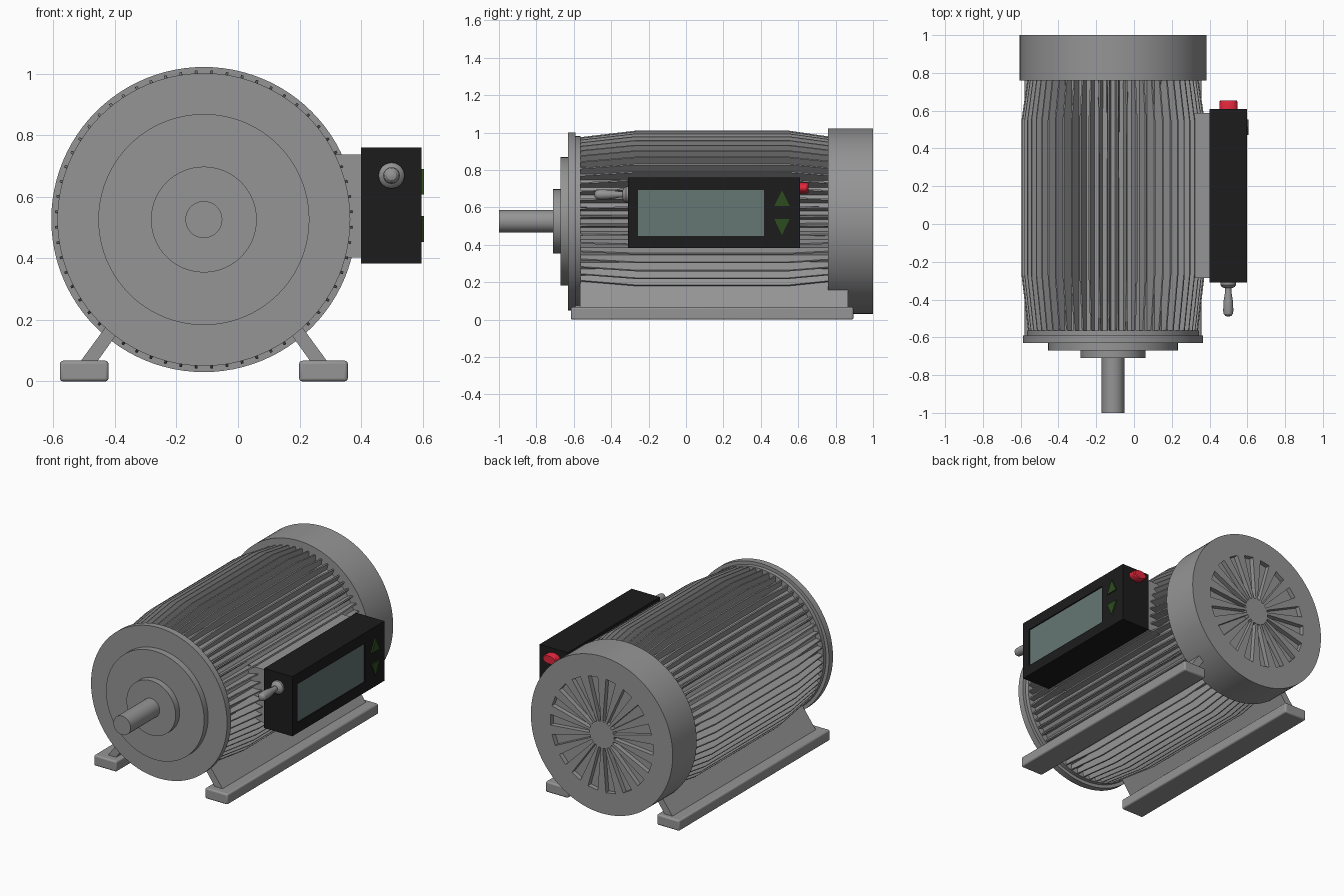
import bpy, bmesh
from math import sin, cos, pi, radians
from mathutils import Vector

if "Cube" in bpy.data.objects:
    bpy.data.objects.remove(bpy.data.objects["Cube"])

CX, CZ = -0.111, 0.526          # motor axis


def material(name, rgb):
    m = bpy.data.materials.new(name)
    m.diffuse_color = (*rgb, 1)
    m.use_nodes = True
    m.node_tree.nodes["Principled BSDF"].inputs["Base Color"].default_value = m.diffuse_color
    return m


grey = material("dark_grey", (0.30, 0.30, 0.30))
black = material("black", (0.0115, 0.0115, 0.0115))
glass = material("screen", (0.133, 0.185, 0.172))
green = material("green", (0.027, 0.073, 0.0145))
red = material("red", (0.75, 0.02, 0.045))


def finish(name, bm, mat=grey):
    bmesh.ops.recalc_face_normals(bm, faces=bm.faces)
    me = bpy.data.meshes.new(name)
    bm.to_mesh(me)
    bm.free()
    ob = bpy.data.objects.new(name, me)
    bpy.context.collection.objects.link(ob)
    me.materials.append(mat)
    return ob


def turned(name, profile, cx=CX, cz=CZ, n=96, sz=1.0, mat=grey):
    """Solid of revolution around y from (y, radius) points."""
    bm = bmesh.new()
    rings = [[bm.verts.new((cx + r * cos(2 * pi * i / n), y, cz + sz * r * sin(2 * pi * i / n)))
              for i in range(n)] for y, r in profile]
    for a, b in zip(rings, rings[1:]):
        for i in range(n):
            j = (i + 1) % n
            bm.faces.new((a[i], a[j], b[j], b[i]))
    bm.faces.new(rings[0])
    bm.faces.new(rings[-1])
    return finish(name, bm, mat)


def add_loft(bm, pts_a, pts_b):
    """Close two matching polygons into a solid."""
    a = [bm.verts.new(p) for p in pts_a]
    b = [bm.verts.new(p) for p in pts_b]
    bm.faces.new(a)
    bm.faces.new(b)
    for i in range(len(a)):
        j = (i + 1) % len(a)
        bm.faces.new((a[i], a[j], b[j], b[i]))


def add_prism(bm, pts, offset):
    add_loft(bm, pts, [Vector(p) + Vector(offset) for p in pts])


def prism(name, pts, offset, mat=grey):
    bm = bmesh.new()
    add_prism(bm, pts, offset)
    return finish(name, bm, mat)


def box(name, lo, hi, mat=grey):
    (x0, y0, z0), (x1, y1, z1) = lo, hi
    return prism(name, [(x0, y0, z0), (x1, y0, z0), (x1, y1, z0), (x0, y1, z0)],
                 (0, 0, z1 - z0), mat)


def cut(ob, cutter):
    cutter.hide_render = True
    m = ob.modifiers.new("cut", 'BOOLEAN')
    m.operation = 'DIFFERENCE'
    m.solver = 'EXACT'
    m.object = cutter
    bpy.context.view_layer.objects.active = ob
    bpy.ops.object.modifier_apply(modifier=m.name)
    bpy.data.objects.remove(cutter)


# Motor body, stepped front flange and shaft
turned("motor_body", [(-0.60, 0.42), (0.78, 0.42)])
turned("front_collar", [(-0.60, 0.455), (-0.565, 0.455)])
turned("front_flange", [(-0.63, 0.476), (-0.59, 0.476)])
turned("bearing_plate", [(-0.67, 0.343), (-0.62, 0.343)])
turned("shaft_collar", [(-0.71, 0.172), (-0.66, 0.172)], n=64)
turned("shaft", [(-1.0, 0.06), (-0.70, 0.06)], n=48)

# Cooling fins: wedges, thick at the root and thin at the tip
bm = bmesh.new()
FINS = 60
for k in range(FINS):
    a = 2 * pi * (k + 0.5) / FINS
    side = [(-0.567, 0.41), (-0.567, 0.45), (-0.27, 0.485),
            (0.55, 0.485), (0.77, 0.453), (0.77, 0.41)]

    def face(s):
        pts = []
        for y, r in side:
            h = s * (0.013 if r < 0.42 else 0.004)   # half thickness
            pts.append((CX + r * cos(a) - h * sin(a), y, CZ + r * sin(a) + h * cos(a)))
        return pts
    add_loft(bm, face(-1), face(1))
finish("cooling_fins", bm)

# Rear fan cover with radial vent slots
cover = turned("fan_cover", [(0.76, 0.496), (1.0, 0.496)])
bm = bmesh.new()
SLOTS = 18
for k in range(SLOTS):
    a, h = 2 * pi * k / SLOTS, 0.27 * 2 * pi / SLOTS
    pts = [(CX + r * cos(t), 0.97, CZ + r * sin(t))
           for r, t in ((0.085, a - h), (0.36, a - h), (0.36, a + h), (0.085, a + h))]
    add_prism(bm, pts, (0, 0.1, 0))
cut(cover, finish("vent_cutter", bm))

# Mounting feet: bevelled rails with slanted webs, mirrored about the axis
for s, side in ((-1, "left"), (1, "right")):
    x0, x1 = sorted((CX + s * 0.310, CX + s * 0.468))
    rail = box(side + "_foot_rail", (x0, -0.615, 0.0), (x1, 0.895, 0.067))
    bev = rail.modifiers.new("bevel", 'BEVEL')
    bev.width, bev.segments = 0.01, 3
    section = [(0.412, 0.05), (0.284, 0.225), (0.232, 0.225), (0.357, 0.05)]
    prism(side + "_foot_web", [(CX + s * x, -0.567, z) for x, z in section], (0, 1.432, 0))

# Control box on the right side with recessed screen
box("control_box_mount", (0.27, -0.285, 0.402), (0.41, 0.587, 0.738))
case = box("control_box", (0.40, -0.31, 0.383), (0.597, 0.61, 0.76), black)
cut(case, box("screen_cutter", (0.587, -0.257, 0.448), (0.65, 0.417, 0.693), black))
box("screen", (0.575, -0.257, 0.448), (0.589, 0.417, 0.693), glass)

# Arrow buttons
for name, base, tip in (("up_button", 0.608, 0.691), ("down_button", 0.537, 0.453)):
    prism(name, [(0.585, 0.472, base), (0.585, 0.554, base), (0.585, 0.513, tip)],
          (0.02, 0, 0), green)

# Oval red stop button at the rear of the box
turned("stop_button", [(0.60, 0.048), (0.648, 0.048), (0.655, 0.042)],
       0.5, 0.704, 32, 0.6, red)

# Toggle switch at the front of the box
turned("toggle_base", [(-0.30, 0.042), (-0.322, 0.042), (-0.333, 0.034), (-0.34, 0.022)],
       0.499, 0.669, 32)
turned("toggle_lever", [(-0.32, 0.015), (-0.36, 0.017), (-0.41, 0.025), (-0.46, 0.027),
                        (-0.477, 0.024), (-0.487, 0.015), (-0.49, 0.005)],
       0.499, 0.669, 32)

# Smooth the round surfaces, keep hard edges
bpy.ops.object.select_all(action='SELECT')
bpy.ops.object.shade_smooth_by_angle(angle=radians(30))
